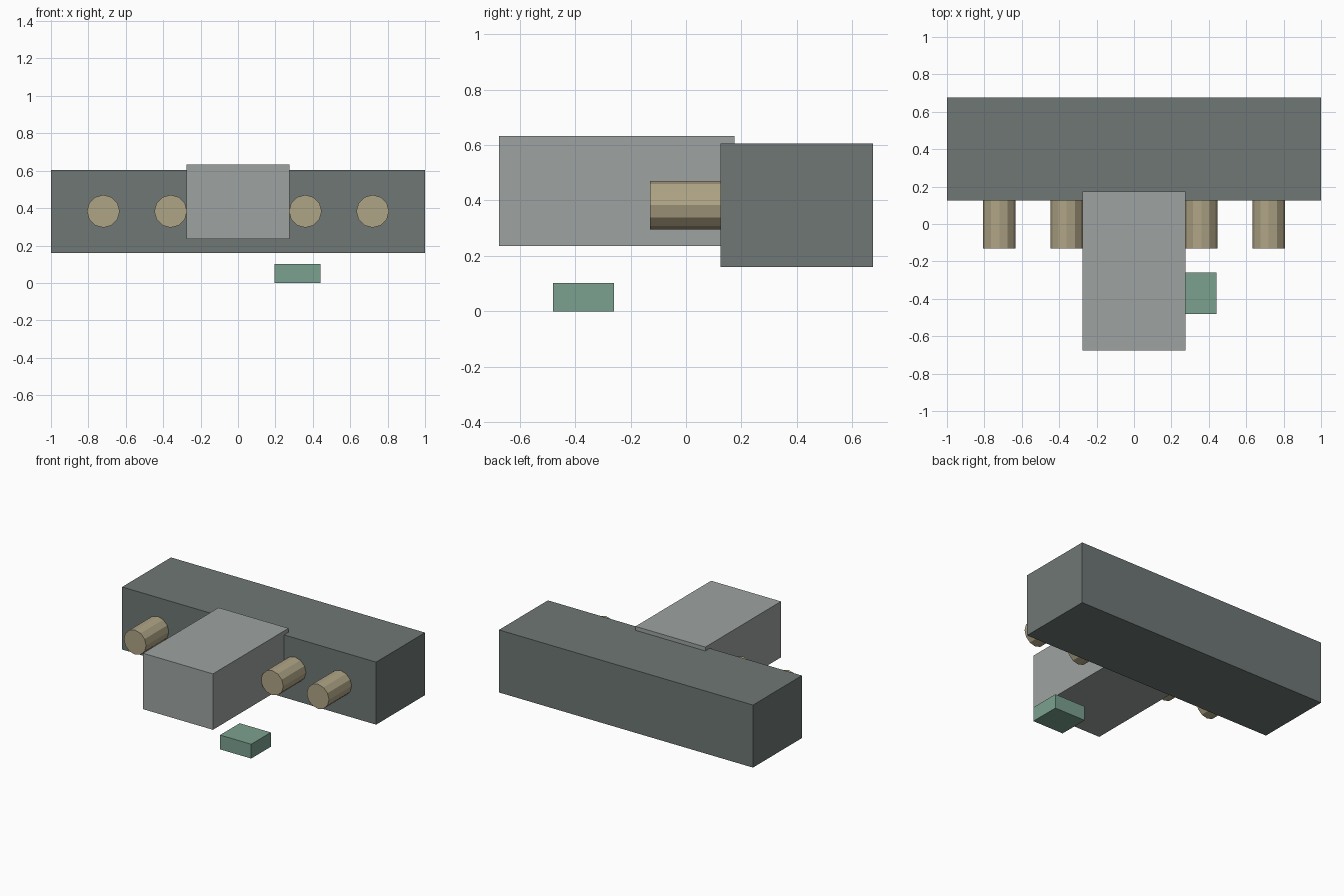
import bpy
import math

if "Cube" in bpy.data.objects:
    bpy.data.objects.remove(bpy.data.objects["Cube"])


def material(name, rgb):
    # sRGB 0-255 to linear
    def lin(v):
        v /= 255
        return v / 12.92 if v <= 0.04045 else ((v + 0.055) / 1.055) ** 2.4
    m = bpy.data.materials.new(name)
    m.diffuse_color = (*[lin(v) for v in rgb], 1)
    m.use_nodes = True
    m.node_tree.nodes["Principled BSDF"].inputs["Base Color"].default_value = m.diffuse_color
    return m


dark_grey = material("dark_grey", (110, 119, 117))
light_grey = material("light_grey", (157, 164, 162))
tan = material("tan", (175, 164, 134))
green = material("green", (123, 161, 144))


def box(name, lo, hi, mat):
    bpy.ops.mesh.primitive_cube_add(size=1, location=[(a + b) / 2 for a, b in zip(lo, hi)])
    o = bpy.context.object
    o.name = name
    o.scale = [b - a for a, b in zip(lo, hi)]
    bpy.ops.object.transform_apply(location=False, rotation=False, scale=True)
    o.data.materials.append(mat)


def peg(name, x, y0, y1):
    # 12-sided cylinder lying along y
    bpy.ops.mesh.primitive_cylinder_add(vertices=12, radius=0.0875, depth=y1 - y0,
                                        location=(x, (y0 + y1) / 2, 0.383),
                                        rotation=(math.pi / 2, 0, 0))
    o = bpy.context.object
    o.name = name
    o.data.materials.append(tan)


# Long rear body and the block projecting forward from it
box("rear_body", (-1, 0.125, 0.16), (1, 0.675, 0.605), dark_grey)
box("centre_block", (-0.275, -0.675, 0.235), (0.275, 0.175, 0.633), light_grey)

# Small block at ground level
box("small_block", (0.195, -0.48, 0), (0.44, -0.26, 0.102), green)

# Four front pegs, mirrored in pairs
for side, label in ((-1, "left"), (1, "right")):
    for x, place in ((0.36, "inner"), (0.72, "outer")):
        peg(f"{label}_{place}_peg", side * x, -0.13, 0.15)
